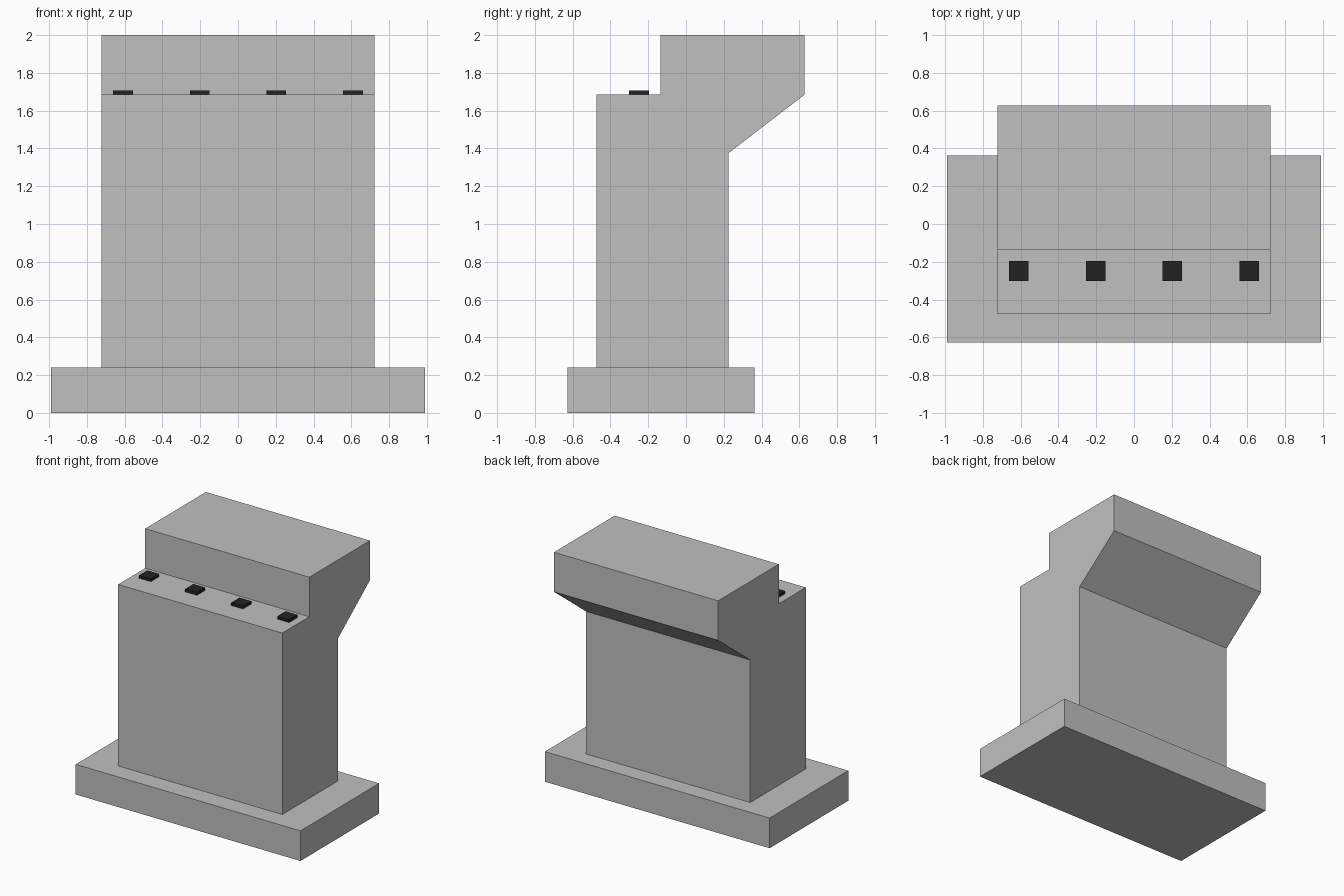
import bpy
import bmesh

cube = bpy.data.objects.get("Cube")
if cube:
    bpy.data.objects.remove(cube, do_unlink=True)


def make_material(name, value):
    mat = bpy.data.materials.new(name)
    mat.use_nodes = True
    color = (value, value, value, 1.0)
    mat.diffuse_color = color
    mat.node_tree.nodes["Principled BSDF"].inputs["Base Color"].default_value = color
    return mat


concrete = make_material("concrete grey", 0.53)
rubber = make_material("bearing black", 0.016)


def extrude_profile(name, profile, x_min, x_max, mat):
    """Extrude a (y, z) outline along x."""
    bm = bmesh.new()
    face = bm.faces.new([bm.verts.new((x_min, y, z)) for y, z in profile])
    result = bmesh.ops.extrude_face_region(bm, geom=[face])
    verts = [v for v in result["geom"] if isinstance(v, bmesh.types.BMVert)]
    bmesh.ops.translate(bm, verts=verts, vec=(x_max - x_min, 0, 0))
    bmesh.ops.recalc_face_normals(bm, faces=bm.faces)
    mesh = bpy.data.meshes.new(name)
    bm.to_mesh(mesh)
    bm.free()
    mesh.materials.append(mat)
    obj = bpy.data.objects.new(name, mesh)
    bpy.context.collection.objects.link(obj)
    return obj


def rectangle(y0, y1, z0, z1):
    return [(y0, z0), (y1, z0), (y1, z1), (y0, z1)]


FOOTING_TOP = 0.24
SEAT = 1.685

# Footing slab
extrude_profile("footing", rectangle(-0.628, 0.362, 0, FOOTING_TOP), -0.99, 0.99, concrete)

# Abutment wall with bearing shelf, back wall and sloped rear corbel
wall_profile = [
    (-0.475, FOOTING_TOP), (0.225, FOOTING_TOP), (0.225, 1.375),
    (0.628, SEAT), (0.628, 2.0), (-0.135, 2.0), (-0.135, SEAT), (-0.475, SEAT),
]
extrude_profile("abutment_wall", wall_profile, -0.723, 0.723, concrete)

# Row of bearing pads on the shelf
for i in range(4):
    x = -0.609 + i * 0.406
    extrude_profile(f"bearing_pad_{i + 1}", rectangle(-0.301, -0.197, SEAT, 1.708),
                    x - 0.052, x + 0.052, rubber)
